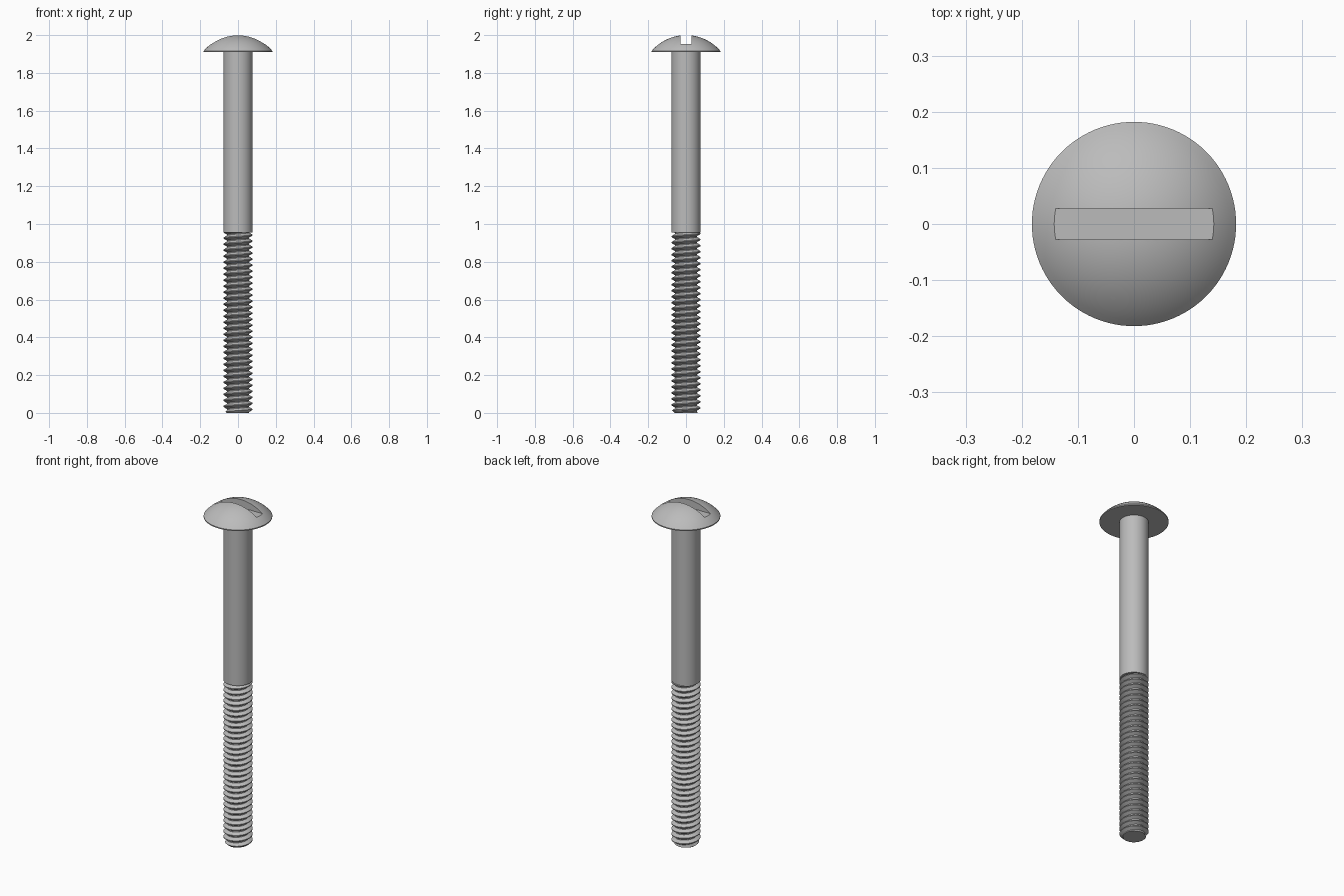
import bpy, bmesh
from math import cos, sin, tau, sqrt, radians

if "Cube" in bpy.data.objects:
    bpy.data.objects.remove(bpy.data.objects["Cube"])

steel = bpy.data.materials.new("grey_steel")
steel.use_nodes = True
steel.diffuse_color = (0.5, 0.5, 0.5, 1)
steel.node_tree.nodes["Principled BSDF"].inputs["Base Color"].default_value = (0.5, 0.5, 0.5, 1)

SHANK_R, ROOT_R, HEAD_R = 0.077, 0.058, 0.182
THREAD_TOP, HEAD_Z, RIM_Z, TOP = 0.955, 1.91, 1.916, 2.0
PITCH = THREAD_TOP / 30


def finish(name, bm):
    bmesh.ops.recalc_face_normals(bm, faces=bm.faces)
    mesh = bpy.data.meshes.new(name)
    bm.to_mesh(mesh)
    bm.free()
    mesh.materials.append(steel)
    obj = bpy.data.objects.new(name, mesh)
    bpy.context.collection.objects.link(obj)
    return obj


def smooth(obj):
    bpy.ops.object.select_all(action='DESELECT')
    obj.select_set(True)
    bpy.context.view_layer.objects.active = obj
    bpy.ops.object.shade_smooth_by_angle(angle=radians(30))


def lathe(name, profile, sides=96):
    bm = bmesh.new()
    verts = [bm.verts.new((r, 0, z)) for r, z in profile]
    edges = [bm.edges.new(pair) for pair in zip(verts, verts[1:])]
    bmesh.ops.spin(bm, geom=verts + edges, cent=(0, 0, 0), axis=(0, 0, 1),
                   angle=tau, steps=sides)
    bmesh.ops.remove_doubles(bm, verts=bm.verts, dist=1e-5)
    return finish(name, bm)


# Domed head: a spherical cap on a thin rim
drop = TOP - RIM_Z
ball_r = (HEAD_R ** 2 + drop ** 2) / (2 * drop)
dome = []
for i in range(17):
    r = HEAD_R * (1 - i / 16)
    dome.append((r, TOP - ball_r + sqrt(ball_r ** 2 - r ** 2)))
head = lathe("head", [(0, HEAD_Z), (HEAD_R, HEAD_Z)] + dome)

# Screwdriver slot cut across the head
bm = bmesh.new()
bmesh.ops.create_cube(bm, size=1)
bmesh.ops.scale(bm, vec=(0.5, 0.056, 0.2), verts=bm.verts)
bmesh.ops.translate(bm, vec=(0, 0, 2.053), verts=bm.verts)
cutter = finish("slot_cutter", bm)
slot = head.modifiers.new("slot", 'BOOLEAN')
slot.operation, slot.object, slot.solver = 'DIFFERENCE', cutter, 'EXACT'
smooth(head)
bpy.ops.object.modifier_apply(modifier="slot")
bpy.data.objects.remove(cutter)

# Plain shank
shank = lathe("shank", [(0, THREAD_TOP), (SHANK_R, THREAD_TOP),
                        (SHANK_R, HEAD_Z), (0, HEAD_Z)], 64)
smooth(shank)

# Right-handed helical thread, trimmed flat at both ends
SIDES = 48
tooth = [(0, ROOT_R), (0.15, ROOT_R), (0.5, SHANK_R), (0.65, SHANK_R)]
rows = [(turn + f, r) for turn in range(-2, 32) for f, r in tooth]
bm = bmesh.new()
grid = []
for j in range(SIDES + 1):
    a = tau * j / SIDES
    grid.append([bm.verts.new((r * cos(a), r * sin(a), PITCH * (t + j / SIDES)))
                 for t, r in rows])
for left, right in zip(grid, grid[1:]):
    for k in range(len(rows) - 1):
        bm.faces.new((left[k], right[k], right[k + 1], left[k + 1]))
bmesh.ops.remove_doubles(bm, verts=bm.verts, dist=1e-5)
for z, up in ((0, -1), (THREAD_TOP, 1)):
    cut = bmesh.ops.bisect_plane(bm, geom=bm.verts[:] + bm.edges[:] + bm.faces[:],
                                 plane_co=(0, 0, z), plane_no=(0, 0, up), clear_outer=True)
    rim = [e for e in cut["geom_cut"] if isinstance(e, bmesh.types.BMEdge)]
    bmesh.ops.contextual_create(bm, geom=rim)

# Chamfered tip
for v in bm.verts:
    limit = ROOT_R + 0.003 + v.co.z
    r = v.co.xy.length
    if r > limit:
        v.co.xy *= limit / r
smooth(finish("thread", bm))
